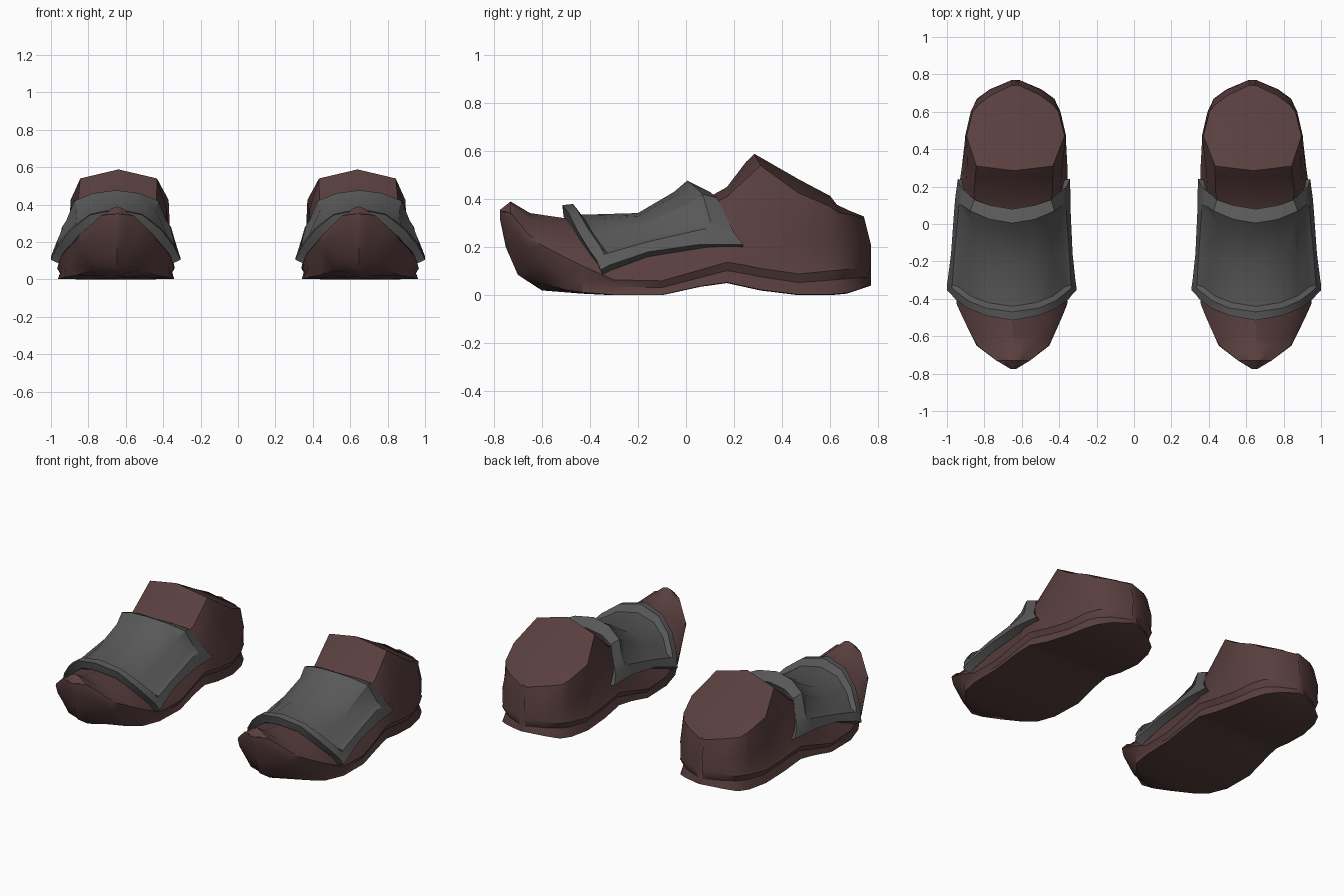
import bpy, bmesh, math


def material(name, rgb):
    m = bpy.data.materials.new(name)
    m.diffuse_color = (*rgb, 1)
    return m


BROWN = material("dark brown leather", (0.100, 0.049, 0.049))
GREY = material("dark grey strap", (0.098, 0.098, 0.098))


def at(profile, y):
    """Piecewise linear value(s) of a profile [(y, a, ...), ...]."""
    if y <= profile[0][0]:
        return profile[0][1:]
    for p, q in zip(profile, profile[1:]):
        if y <= q[0]:
            t = (y - p[0]) / (q[0] - p[0])
            return tuple(a + (b - a) * t for a, b in zip(p[1:], q[1:]))
    return profile[-1][1:]


# Centre line of one shoe
CENTRE = [(-.77, .645), (-.3, .655), (.1, .65), (.4, .633)]


def finish(bm, name, mat, angle, thickness=0):
    for v in bm.verts:
        v.co.x += at(CENTRE, v.co.y)[0]
    me = bpy.data.meshes.new(name)
    bm.to_mesh(me)
    bm.free()
    me.materials.append(mat)
    ob = bpy.data.objects.new(name, me)
    bpy.context.collection.objects.link(ob)
    bpy.context.view_layer.objects.active = ob
    ob.select_set(True)
    if thickness:
        s = ob.modifiers.new("thickness", 'SOLIDIFY')
        s.thickness, s.offset = thickness, -1
        bpy.ops.object.modifier_apply(modifier=s.name)
    bpy.ops.object.shade_smooth_by_angle(angle=math.radians(angle))
    ob.select_set(False)
    # second shoe of the pair
    m = ob.modifiers.new("pair", 'MIRROR')
    m.use_mirror_merge = False
    return ob


# Side profiles along y: heights and half widths
BOTTOM = [(-.775, .32), (-.75, .2), (-.7, .085), (-.6, .02), (-.35, 0), (-.1, 0),
          (.15, .055), (.4, 0), (.65, 0), (.77, .04)]
# bottom edge: share of sole width, share of the height up to the groove
BOTTOM_EDGE = [(-.7, .5, .45), (-.6, .62, .25), (-.43, .93, .1), (-.3, .99, .05)]
GROOVE = [(-.775, .325), (-.65, .19), (-.5, .075), (-.3, .035), (-.1, .032),
          (.18, .105), (.43, .05), (.77, .075)]
LIP = [(-.775, .338), (-.73, .33), (-.65, .235), (-.45, .13), (-.3, .064), (-.1, .06),
       (.18, .14), (.43, .085), (.77, .118)]
SOLE_W = [(-.775, .015), (-.73, .09), (-.65, .195), (-.5, .265), (-.43, .295), (-.2, .322),
          (.18, .293), (.47, .268), (.6, .24), (.67, .207), (.72, .138), (.77, .02)]
MID = [(-.775, .012, .345), (-.73, .065, .35), (-.65, .15, .275), (-.5, .225, .2),
       (-.2, .262, .18), (.06, .24, .255), (.17, .25, .33), (.31, .255, .38),
       (.47, .27, .25), (.6, .24, .23), (.67, .207, .22), (.72, .137, .215), (.77, .018, .21)]
SHOULDER = [(-.775, .006, .352), (-.73, .03, .38), (-.65, .1, .312), (-.5, .16, .27),
            (-.2, .19, .25), (.06, .19, .36), (.17, .21, .41), (.31, .205, .54),
            (.47, .262, .425), (.6, .23, .37), (.67, .2, .343), (.72, .13, .335),
            (.77, .015, .318)]
TOP = [(-.775, .355), (-.73, .39), (-.65, .342), (-.5, .32), (-.2, .28), (0, .35),
       (.1, .415), (.17, .45), (.25, .555), (.3, .595), (.47, .482), (.72, .35), (.77, .328)]
STATIONS = [-.775, -.75, -.73, -.7, -.65, -.6, -.5, -.43, -.3, -.1, .06, .17, .25, .31,
            .47, .6, .67, .72, .77]


def half_section(y):
    w = at(SOLE_W, y)[0]
    lo, hi = at(GROOVE, y)[0], at(LIP, y)[0]
    b = at(BOTTOM, y)[0]
    ew, ez = at(BOTTOM_EDGE, y)
    inset = min(.016, w * .07)
    pts = [(0, b), (w * ew, b + (lo - b) * ez), (w - inset, lo), (w, hi),
           (w - inset * .4, hi + .012), at(MID, y), at(SHOULDER, y), (0, at(TOP, y)[0])]
    out = []
    for i, (x, z) in enumerate(pts):
        yy = y
        if y > .65:                       # heel leans forward, groove cuts in
            yy -= max(0, z - .21) * .25
            if i == 2:
                yy -= .015
        if .27 < y < .35 and i == 7:      # collar ridge bows forward in the middle
            yy -= .025
        out.append((x, yy, z))
    return out


# Shoe body: lofted sections, sole and upper together
bm = bmesh.new()
rings = []
for y in STATIONS:
    h = half_section(y)
    pts = h + [(-x, yy, z) for x, yy, z in h[-2:0:-1]]
    rings.append([bm.verts.new(p) for p in pts])
n = len(rings[0])
for a, b in zip(rings, rings[1:]):
    for i in range(n):
        j = (i + 1) % n
        bm.faces.new((a[i], a[j], b[j], b[i]))
bm.faces.new(rings[0])
bm.faces.new(rings[-1][::-1])
bmesh.ops.recalc_face_normals(bm, faces=bm.faces)
finish(bm, "shoe_body", BROWN, 32)

# Strap: cross curves from front to back, half of each from middle to edge.
# First and last two are the raised rim, the middle three the sunken panel.
CURVES = [
    [(0, -.515, .375), (.14, -.49, .345), (.24, -.45, .265), (.305, -.40, .185),
     (.325, -.375, .15), (.347, -.355, .105)],
    [(0, -.47, .38), (.14, -.45, .35), (.235, -.41, .28), (.305, -.355, .2),
     (.32, -.34, .17), (.345, -.32, .125)],
    [(0, -.44, .335), (.13, -.42, .315), (.22, -.385, .255), (.285, -.335, .185),
     (.318, -.325, .175), (.342, -.305, .13)],
    [(0, -.2, .342), (.12, -.2, .33), (.215, -.19, .29), (.275, -.175, .235),
     (.308, -.17, .22), (.325, -.16, .18)],
    [(0, -.05, .43), (.12, -.035, .418), (.21, 0, .375), (.255, .06, .29),
     (.288, .07, .275), (.312, .06, .212)],
    [(0, .005, .477), (.12, .025, .462), (.225, .07, .42), (.268, .1, .315),
     (.292, .11, .28), (.308, .14, .212)],
    [(0, .08, .437), (.12, .1, .43), (.205, .13, .405), (.262, .18, .3),
     (.285, .2, .26), (.3, .24, .21)],
]
bm = bmesh.new()
rows = [[bm.verts.new(p) for p in [(-x, y, z) for x, y, z in c[:0:-1]] + c] for c in CURVES]
for a, b in zip(rows, rows[1:]):
    for i in range(len(a) - 1):
        bm.faces.new((a[i], a[i + 1], b[i + 1], b[i]))
finish(bm, "strap", GREY, 30, thickness=.05)
